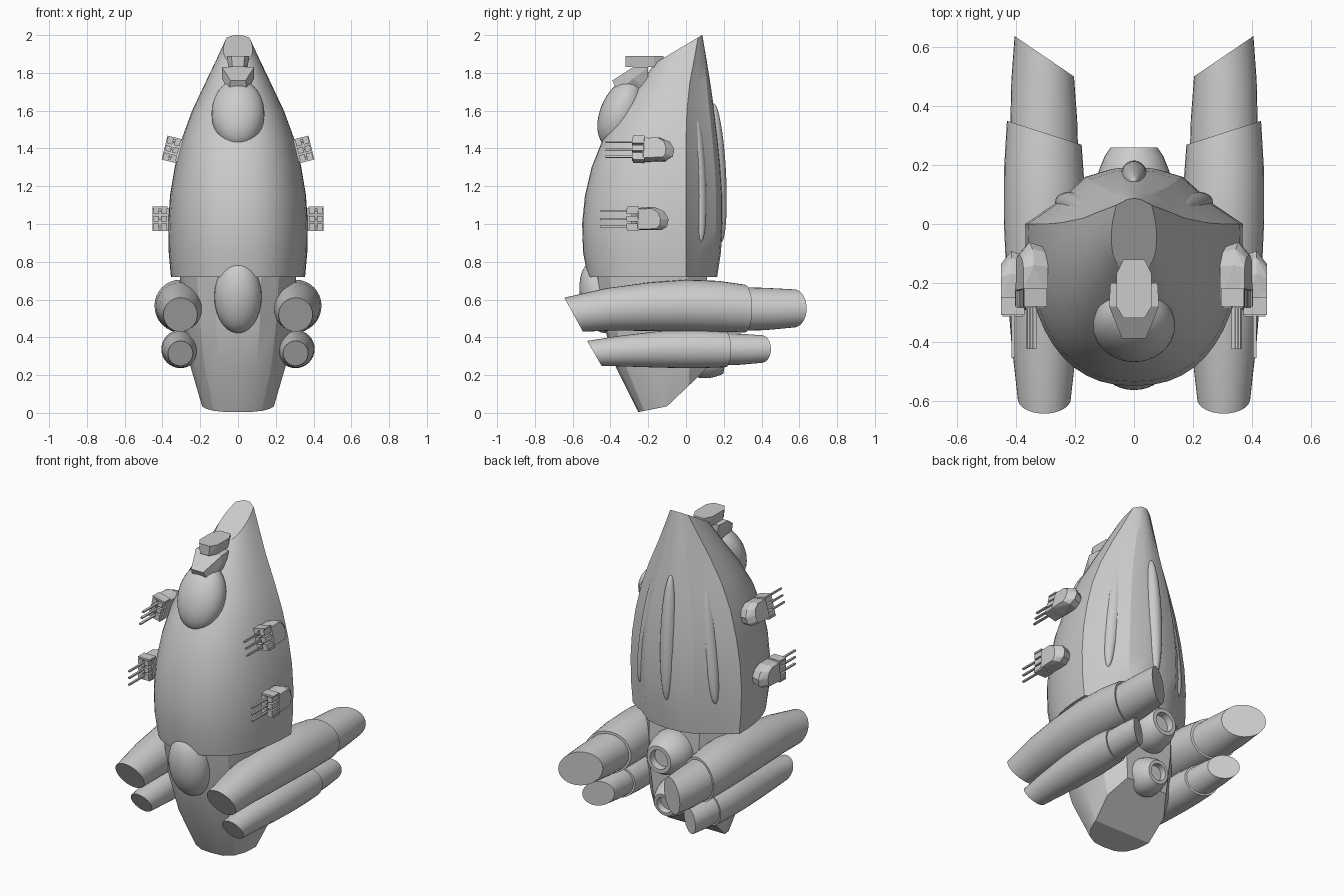
import bpy, bmesh, math
from mathutils import Vector, Matrix

cube = bpy.data.objects.get("Cube")
if cube:
    bpy.data.objects.remove(cube, do_unlink=True)

grey = bpy.data.materials.new("hull_grey")
grey.use_nodes = True
grey.diffuse_color = (0.6, 0.6, 0.6, 1)
grey.node_tree.nodes["Principled BSDF"].inputs["Base Color"].default_value = (0.6, 0.6, 0.6, 1)


def finish(name, bm, angle=30):
    bmesh.ops.recalc_face_normals(bm, faces=bm.faces)
    mesh = bpy.data.meshes.new(name)
    bm.to_mesh(mesh)
    bm.free()
    mesh.materials.append(grey)
    ob = bpy.data.objects.new(name, mesh)
    bpy.context.collection.objects.link(ob)
    bpy.ops.object.select_all(action='DESELECT')
    ob.select_set(True)
    bpy.context.view_layer.objects.active = ob
    if angle:
        bpy.ops.object.shade_smooth_by_angle(angle=math.radians(angle))
    return ob


def loft(rings):
    bm = bmesh.new()
    loops = [[bm.verts.new(p) for p in ring] for ring in rings]
    n = len(loops[0])
    for a, b in zip(loops, loops[1:]):
        for i in range(n):
            j = (i + 1) % n
            bm.faces.new((a[i], a[j], b[j], b[i]))
    bm.faces.new(loops[0])
    bm.faces.new(loops[-1])
    return bm


def slice_off(bm, point, normal):
    geom = bm.verts[:] + bm.edges[:] + bm.faces[:]
    cut = bmesh.ops.bisect_plane(bm, geom=geom, plane_co=point, plane_no=normal, clear_outer=True)
    edges = [e for e in cut["geom_cut"] if isinstance(e, bmesh.types.BMEdge)]
    bmesh.ops.holes_fill(bm, edges=edges)


def section(z, w, front, crease, back, front_pts, back_pts):
    half = [(x * w, crease + y * (crease - front)) for x, y in front_pts]
    half += [(x * w, crease + y * (back - crease)) for x, y in back_pts]
    other = [(-x, y) for x, y in reversed(half[1:-1])]
    return [Vector((x, y, z)) for x, y in half + other]


def hull_of(name, points, angle=0):
    bm = bmesh.new()
    for p in points:
        bm.verts.new(p)
    bmesh.ops.convex_hull(bm, input=bm.verts[:])
    return finish(name, bm, angle)


def ellipsoid(name, centre, radii, tilt_x=0, tilt_y=0):
    bm = bmesh.new()
    bmesh.ops.create_uvsphere(bm, u_segments=32, v_segments=20, radius=1)
    m = (Matrix.Translation(centre) @ Matrix.Rotation(math.radians(tilt_y), 4, 'Y')
         @ Matrix.Rotation(math.radians(tilt_x), 4, 'X') @ Matrix.Diagonal((*radii, 1)))
    bm.transform(m)
    return finish(name, bm, 60)


# Main hull: round front, panelled back, sliced nose
arc = [i * math.pi / 24 for i in range(13)]
front_pts = [(math.sin(t) ** 0.85, -math.cos(t) ** 0.85 if t < 1.57 else 0) for t in arc]
back_pts = [(0.72, 0.36), (0.45, 0.82), (0.2, 0.96), (0, 1)]
stations = [(0.72, 0.355, -0.52, 0, 0.165), (0.85, 0.367, -0.545, 0, 0.185),
            (1.0, 0.37, -0.55, 0, 0.195), (1.15, 0.36, -0.535, 0, 0.195),
            (1.3, 0.335, -0.5, 0, 0.185), (1.45, 0.298, -0.44, 0, 0.17),
            (1.6, 0.243, -0.345, 0.005, 0.15), (1.75, 0.172, -0.235, 0.02, 0.128),
            (1.88, 0.11, -0.145, 0.045, 0.107), (2.02, 0.045, -0.03, 0.07, 0.083)]
bm = loft([section(*s, front_pts, back_pts) for s in stations])
slice_off(bm, (0, 0.085, 2.0), (0, -0.51, 0.86))
finish("main_hull", bm, 25)

# Tail hull with sloped underside
tail_front = [(0, -1), (0.4, -0.97), (0.7, -0.78), (0.9, -0.42), (1, 0)]
tail_back = [(0.9, 0.6), (0.55, 1), (0, 1)]
tail = [(0.0, 0.18, -0.25, -0.1, 0.08), (0.24, 0.25, -0.37, -0.12, 0.11),
        (0.48, 0.29, -0.44, -0.14, 0.12), (0.74, 0.31, -0.48, -0.15, 0.11)]
bm = loft([section(*s, tail_front, tail_back) for s in tail])
slice_off(bm, (0, -0.25, 0.005), (0, 0.2, -1))
slice_off(bm, (0, -0.1, 0.035), (0, 1, -1.05))
finish("tail_hull", bm, 25)

# Bulges on the front and long ribs on the back
ellipsoid("chin_bulge", (0, -0.455, 0.615), (0.125, 0.105, 0.195), 11)
ellipsoid("bridge_bulge", (0, -0.345, 1.585), (0.14, 0.11, 0.19), -22)
ellipsoid("back_rib", (0, 0.165, 1.27), (0.045, 0.047, 0.37), 3)
for side, label in ((1, "left"), (-1, "right")):
    ellipsoid(label + "_rib", (side * 0.2, 0.06, 1.27), (0.045, 0.045, 0.37), 3, side * -8)


# Bridge tower
def both(points):
    return [(s * x, y, z) for x, y, z in points for s in (1, -1)]


hull_of("bridge_neck", both([(0.05, -0.36, 1.7), (0.04, -0.39, 1.76), (0.085, -0.28, 1.77),
                             (0.085, -0.28, 1.83), (0.08, -0.2, 1.83), (0.05, -0.2, 1.7)]))
head = [(0.035, -0.12), (0.06, -0.17), (0.06, -0.28), (0.035, -0.32)]
hull_of("bridge_head", both([(x, y, 1.89) for x, y in head] + [(x * 0.85, y, 1.83) for x, y in head]))


# Engine pods: curved bodies with slanted ends and a rear nozzle
def pod_ring(side, y, z, r, front_slant=0, rear_slant=0, x=0.305):
    ring = []
    for i in range(32):
        a = i * math.tau / 32
        dx, dz = r * math.cos(a), r * math.sin(a)
        ring.append((side * (x + dx), y - front_slant * dz + rear_slant * dx, z + dz))
    return ring


pods = {
    "upper": ([(-0.595, 0.52, 0.09, 0.55), (-0.4, 0.548, 0.112, 0.2), (-0.2, 0.562, 0.128),
               (0, 0.568, 0.137), (0.17, 0.563, 0.136, 0, 0.2), (0.31, 0.552, 0.127, 0, 0.32)],
              [(0.26, 0.55, 0.116, 0, 0.4), (0.42, 0.55, 0.112, 0, 0.6), (0.57, 0.553, 0.101, 0, 0.68)]),
    "lower": ([(-0.485, 0.315, 0.066, 0.58), (-0.35, 0.326, 0.08, 0.2), (-0.15, 0.336, 0.096),
               (0, 0.338, 0.101), (0.1, 0.338, 0.1, 0, 0.2), (0.21, 0.336, 0.094, 0, 0.3)],
              [(0.17, 0.336, 0.085, 0, 0.4), (0.29, 0.337, 0.082, 0, 0.6), (0.4, 0.338, 0.073, 0, 0.68)]),
}
for side, label in ((1, "left"), (-1, "right")):
    for level, (body, nozzle) in pods.items():
        finish(f"{label}_{level}_pod", loft([pod_ring(side, *s) for s in body]))
        finish(f"{label}_{level}_pod_nozzle", loft([pod_ring(side, *s) for s in nozzle]))

# Rear thrusters: round bodies with a recessed opening
for label, z, size, base, tilt in (("upper", 0.57, 1.0, 0.06, 0), ("lower", 0.3, 0.85, 0.04, -8)):
    profile = [(0, 0.115), (0.06, 0.13), (0.12, 0.12), (0.17, 0.1), (0.2, 0.08),
               (0.2, 0.058), (0.16, 0.054), (0.16, 0.03)]
    bm = loft([[(r * math.cos(i * math.tau / 32), y, r * math.sin(i * math.tau / 32))
                for i in range(32)] for y, r in profile])
    bm.transform(Matrix.Translation((0, base, z)) @ Matrix.Rotation(math.radians(tilt), 4, 'X')
                 @ Matrix.Scale(size, 4))
    finish(label + "_thruster", bm)


# Gun turrets: rounded housing, mantlet blocks and three barrels
def box(bm, centre, size):
    bmesh.ops.create_cube(bm, size=1, matrix=Matrix.Translation(centre) @ Matrix.Diagonal((*size, 1)))


outline = [(-0.11, -0.065), (-0.1, 0.062), (0.03, 0.064), (0.085, 0.04),
           (0.108, 0), (0.1, -0.04), (0.07, -0.06)]
for side, label in ((1, "left"), (-1, "right")):
    for level, place, lean in (("upper", (0.35, -0.17, 1.395), -14), ("lower", (0.412, -0.2, 1.027), 0)):
        m = (Matrix.Diagonal((side, 1, 1, 1)) @ Matrix.Translation(place)
             @ Matrix.Rotation(math.radians(lean), 4, 'Y'))
        points = [(-0.045, y * 0.85, z * 0.9) for y, z in outline]
        points += [(0.005, y, z) for y, z in outline if y > -0.1]
        points += [(0.04, y * 0.55 + 0.005, z * 0.85) for y, z in outline]
        ob = hull_of(f"{label}_{level}_turret", points)
        ob.data.transform(m)
        if side < 0:
            ob.data.flip_normals()
        bm = bmesh.new()
        for z in (-0.04, 0, 0.04):
            for x in (-0.02, 0.02):
                box(bm, (x, -0.075, z), (0.03, 0.08, 0.03))
            box(bm, (-0.002, -0.16, z), (0.012, 0.19, 0.009))
        for z in (-0.06, 0.06):
            box(bm, (0, -0.08, z), (0.08, 0.06, 0.01))
        bm.transform(m)
        finish(f"{label}_{level}_guns", bm, 0)
